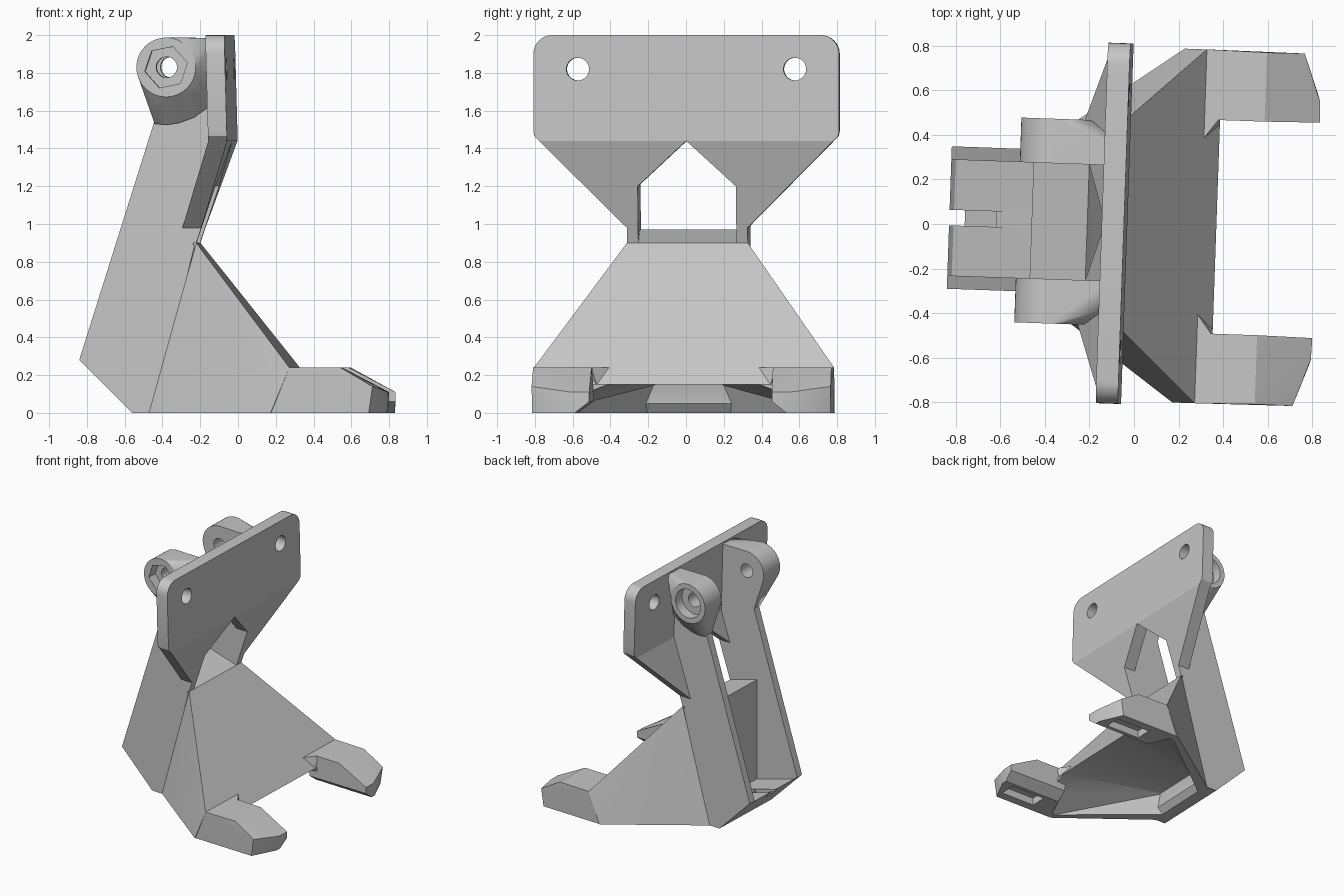
import bpy, bmesh, math
from mathutils import Matrix

cube = bpy.data.objects.get("Cube")
if cube:
    bpy.data.objects.remove(cube, do_unlink=True)

grey = bpy.data.materials.new("light_grey")
grey.use_nodes = True
COLOUR = (0.57, 0.57, 0.57, 1)
grey.diffuse_color = COLOUR
grey.node_tree.nodes["Principled BSDF"].inputs["Base Color"].default_value = COLOUR

TURN = Matrix.Rotation(math.radians(-2), 4, 'Z')   # whole bracket is slightly turned


def finish(name, bm):
    bmesh.ops.recalc_face_normals(bm, faces=bm.faces[:])
    bm.transform(TURN)
    mesh = bpy.data.meshes.new(name)
    bm.to_mesh(mesh)
    bm.free()
    mesh.materials.append(grey)
    ob = bpy.data.objects.new(name, mesh)
    bpy.context.collection.objects.link(ob)
    return ob


def hull(name, pts):
    bm = bmesh.new()
    verts = [bm.verts.new(p) for p in pts]
    res = bmesh.ops.convex_hull(bm, input=verts)
    loose = {g for g in res["geom_interior"] + res["geom_unused"]
             if isinstance(g, bmesh.types.BMVert)}
    bmesh.ops.delete(bm, geom=list(loose), context='VERTS')
    bmesh.ops.dissolve_limit(bm, angle_limit=0.01, verts=bm.verts[:], edges=bm.edges[:])
    return finish(name, bm)


def loft(name, ring_a, ring_b):
    """Solid between two matching outlines."""
    bm = bmesh.new()
    a = [bm.verts.new(p) for p in ring_a]
    b = [bm.verts.new(p) for p in ring_b]
    bm.faces.new(a)
    bm.faces.new(b[::-1])
    for i in range(len(a)):
        j = (i + 1) % len(a)
        bm.faces.new((a[i], b[i], b[j], a[j]))
    return finish(name, bm)


def side_prism(name, outline, y0, y1):
    return loft(name, [(x, y0, z) for x, z in outline], [(x, y1, z) for x, z in outline])


def box(name, x0, x1, y0, y1, z0, z1):
    return side_prism(name, [(x0, z0), (x1, z0), (x1, z1), (x0, z1)], y0, y1)


def circle(a, b, r, n=40, start=0.0):
    return [(a + r * math.cos(start + math.tau * i / n),
             b + r * math.sin(start + math.tau * i / n)) for i in range(n)]


def cut(ob, *cutters):
    bpy.context.view_layer.objects.active = ob
    for c in cutters:
        mod = ob.modifiers.new("cut", 'BOOLEAN')
        mod.operation, mod.solver, mod.object = 'DIFFERENCE', 'EXACT', c
        bpy.ops.object.modifier_apply(modifier=mod.name)
        bpy.data.objects.remove(c, do_unlink=True)


def both(pts):
    return [(x, s * y, z) for x, y, z in pts for s in (1, -1)]


def plate_x(z):
    """Front surface of the mounting plate, bent at the fold."""
    return -0.03 - 0.027 * (z - 1.44) if z >= 1.44 else -0.03 - (1.44 - z) / 3


# Upper mounting plate with rounded top corners
outline = [(-0.78, 1.44), (0.78, 1.44), (0.805, 1.465), (0.81, 1.49)]
for cy, start in ((0.71, 0), (-0.71, 90)):
    for k in range(9):
        t = math.radians(start + k * 11.25)
        outline.append((cy + 0.1 * math.cos(t), 1.9 + 0.1 * math.sin(t)))
outline += [(-0.81, 1.49), (-0.805, 1.465)]
plate = loft("mounting_plate", [(plate_x(z), y, z) for y, z in outline],
             [(plate_x(z) - 0.1, y, z) for y, z in outline])
for s in (1, -1):
    ring = circle(s * 0.575, 1.82, 0.06)
    cut(plate, loft("hole_cutter", [(-0.4, y, z) for y, z in ring],
                    [(0.2, y, z) for y, z in ring]))

parts = [plate]
for s, side in ((1, "back"), (-1, "front")):
    # Folded lower half of the plate, leaving a pointed window
    wing = [(0, 1.44), (0.78, 1.44), (0.32, 0.98), (0.32, 0.9), (0.26, 0.9), (0.26, 1.2)]
    parts.append(loft(side + "_plate_wing", [(plate_x(z), s * y, z) for y, z in wing],
                      [(plate_x(z) - 0.1, s * y, z) for y, z in wing]))

    # Channel side wall
    wall = [(-0.43, 1.55), (-0.83, 0.28), (-0.55, 0), (-0.44, 0), (-0.22, 0.88),
            (-0.25, 0.96), (-0.12, 1.42), (-0.12, 1.7), (-0.38, 1.7)]
    parts.append(side_prism(side + "_channel_wall", wall, s * 0.26, s * 0.32))

    # Pivot boss blended into the wall and the plate
    pts = [(x, s * y, z) for x, z in circle(-0.365, 1.83, 0.157, 48) for y in (0.26, 0.46)]
    for x, z in ((-0.43, 1.53), (-0.365, 1.525), (-0.3, 1.535), (-0.22, 1.565),
                 (-0.13, 1.63), (-0.1, 1.985)):
        pts += [(x, s * 0.26, z), (x, s * 0.33, z)]
    pts.append((-0.12, s * 0.39, 1.985))
    boss = hull(side + "_pivot_boss", pts)
    bore = side_prism("bore_cutter", circle(-0.365, 1.83, 0.055), s * 0.1, s * 0.6)
    seat = circle(-0.365, 1.83, 0.115, 6 if s < 0 else 40, 0.2)
    cut(boss, bore, side_prism("seat_cutter", seat, s * 0.38, s * 0.6))
    parts.append(boss)

    # Forward arm with a sloped nose and a pocket underneath
    arm_pts = [(0.3, 0.795, 0.24), (0.57, 0.79, 0.24), (0.57, 0.48, 0.24), (0.27, 0.48, 0.24),
               (0.74, 0.792, 0.14), (0.815, 0.58, 0.11), (0.818, 0.484, 0.11),
               (0.2, 0.79, 0), (0.72, 0.79, 0), (0.81, 0.6, 0), (0.81, 0.56, 0),
               (0.818, 0.484, 0.06), (0.3, 0.48, 0.06), (0.3, 0.56, 0)]
    arm = hull(side + "_arm", [(x, s * y, z) for x, y, z in arm_pts])
    cut(arm, box("pocket_cutter", 0.42, 0.72, s * 0.59, s * 0.72, -0.1, 0.06))
    parts.append(arm)
    parts.append(hull(side + "_arm_root", [(x, s * y, z) for x, y, z in (
        (0.295, 0.39, 0.24), (0.28, 0.5, 0.24), (0.37, 0.49, 0.24),
        (0.37, 0.46, 0.15), (0.3, 0.5, 0.12))]))

    # Half of the channel floor, beside the central slot
    floor = [(-0.83, 0.28), (-0.55, 0), (-0.45, 0), (-0.41, 0.05), (-0.41, 0.15), (-0.81, 0.26)]
    parts.append(side_prism(side + "_channel_floor", floor, s * 0.035, s * 0.28))

# Shallow bottom of the floor slot
parts.append(side_prism("slot_bottom", [(-0.76, 0.21), (-0.55, 0), (-0.45, 0), (-0.41, 0.05),
                                        (-0.41, 0.15), (-0.62, 0.2), (-0.62, 0.17)],
                        -0.035, 0.035))

# Flared skirt with its sloping front plate, relieved underneath
skirt = hull("flared_skirt", both([
    (-0.21, 0.32, 0.9), (0.3, 0.795, 0.24), (0.37, 0.5, 0.15), (0.36, 0.5, 0),
    (0.2, 0.795, 0), (-0.46, 0.32, 0)]))
cut(skirt, hull("relief_cutter", both([
    (0.6, 0.47, 0.15), (0.6, 0.55, -0.1), (-0.42, 0.17, 0.15), (-0.42, 0.17, 0.05),
    (0.2, 0.74, 0), (0.2, 0.74, -0.1), (-0.45, 0.22, 0), (-0.45, 0.22, -0.1)])))
parts.append(skirt)

# Core between the walls: gently rising top and upright back
parts.append(side_prism("channel_core", [(-0.21, 0.9), (-0.46, 0.97), (-0.46, 0.06),
                                         (-0.41, 0.06), (-0.4, 0.16), (-0.2, 0.6)],
                        -0.27, 0.27))

# Smooth the rounded surfaces, keep edges crisp
bpy.ops.object.select_all(action='DESELECT')
for ob in parts:
    ob.select_set(True)
bpy.context.view_layer.objects.active = plate
bpy.ops.object.shade_smooth_by_angle(angle=math.radians(25))
